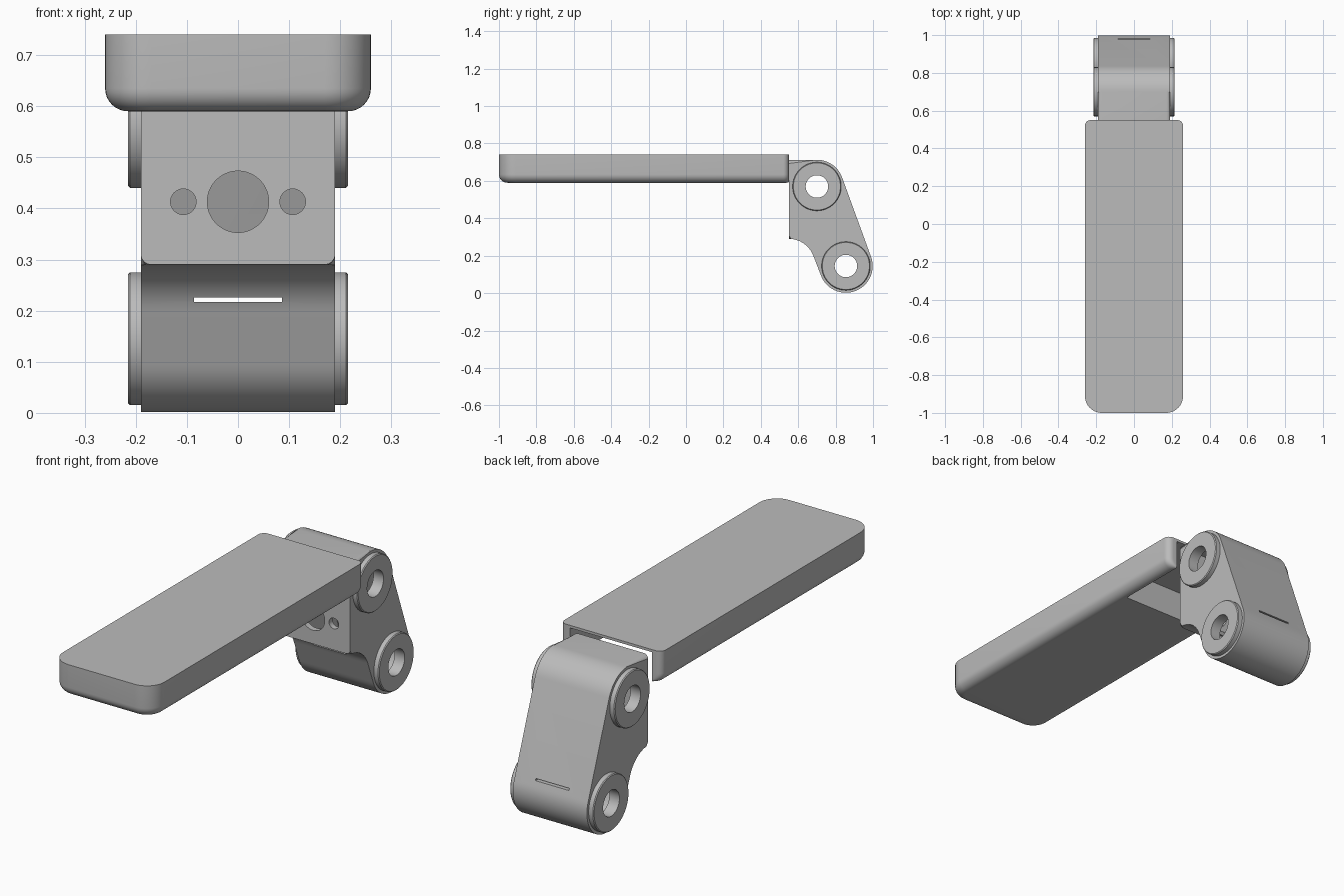
import bpy, bmesh
from math import sin, cos, pi, radians, acos
from mathutils import Matrix

if "Cube" in bpy.data.objects:
    bpy.data.objects.remove(bpy.data.objects["Cube"])

grey = bpy.data.materials.new("satin_grey")
grey.use_nodes = True
grey.diffuse_color = (0.5, 0.5, 0.5, 1)
grey.node_tree.nodes["Principled BSDF"].inputs["Base Color"].default_value = (0.5, 0.5, 0.5, 1)

PIVOTS = ((0.70, 0.57), (0.855, 0.145))   # (y, z) of the two pin bores
FRONT = 0.55                              # plane where bracket meets pad


def arc(cx, cy, r, a0, a1, n):
    return [(cx + r * cos(a0 + (a1 - a0) * i / n), cy + r * sin(a0 + (a1 - a0) * i / n))
            for i in range(n + 1)]


def make(name, bm):
    bmesh.ops.recalc_face_normals(bm, faces=bm.faces)
    mesh = bpy.data.meshes.new(name)
    bm.to_mesh(mesh)
    bm.free()
    mesh.materials.append(grey)
    obj = bpy.data.objects.new(name, mesh)
    bpy.context.collection.objects.link(obj)
    return obj


def loft(rings):
    """Skin equal-length rings and cap both ends."""
    bm = bmesh.new()
    loops = [[bm.verts.new(p) for p in ring] for ring in rings]
    for a, b in zip(loops, loops[1:]):
        for i in range(len(a)):
            j = (i + 1) % len(a)
            bm.faces.new((a[i], a[j], b[j], b[i]))
    bm.faces.new(loops[0])
    bm.faces.new(loops[-1])
    return bm


def box(x, y0, y1, z0, z1):
    return make("cutter", loft([[(-x, y0, z), (x, y0, z), (x, y1, z), (-x, y1, z)] for z in (z0, z1)]))


def cylinder(name, r, depth, axis, centre, n=64):
    bm = bmesh.new()
    bmesh.ops.create_cone(bm, cap_ends=True, segments=n, radius1=r, radius2=r, depth=depth,
                          matrix=Matrix.Translation(centre) @ Matrix.Rotation(pi / 2, 4, axis))
    return make(name, bm)


def cut(obj, cutters):
    """Subtract every cutter from the object, then remove the cutters."""
    bpy.context.view_layer.objects.active = obj
    for c in cutters:
        mod = obj.modifiers.new("cut", "BOOLEAN")
        mod.operation, mod.solver, mod.object = "DIFFERENCE", "EXACT", c
        bpy.ops.object.modifier_apply(modifier=mod.name)
        bpy.data.objects.remove(c)


def smooth(obj, angle=35):
    bpy.ops.object.select_all(action="DESELECT")
    obj.select_set(True)
    bpy.context.view_layer.objects.active = obj
    bpy.ops.object.shade_smooth_by_angle(angle=radians(angle))


# Pad: rounded slab with a soft lower edge, open underneath at the rear
def pad_ring(d, z):
    w, rf, rr = 0.26 - d, 0.09 - d, 0.03
    pts = (arc(-w + rf, -1 + d + rf, rf, pi, 1.5 * pi, 10)
           + arc(w - rf, -1 + d + rf, rf, 1.5 * pi, 2 * pi, 10)
           + arc(w - rr, FRONT - rr, rr, 0, pi / 2, 6)
           + arc(-w + rr, FRONT - rr, rr, pi / 2, pi, 6))
    return [(x, y, z) for x, y in pts]


R = 0.045
steps = [i * pi / 16 for i in range(9)]
pad = make("pad", loft([pad_ring(R * (1 - sin(a)), 0.59 + R * (1 - cos(a))) for a in steps]
                       + [pad_ring(0, 0.74)]))
cut(pad, [box(0.21, 0.2, 0.7, 0.5, 0.728)])
smooth(pad)


# Bracket: hollow two-pivot link with softened side edges
def link(name, half, t=0.0):
    r, rc = 0.143 - t, 0.14 + t
    tilt = radians(20)
    (y1, z1), (y2, z2) = PIVOTS
    pts = ([(FRONT + t, z1 + r)] + arc(y1, z1, r, pi / 2, tilt, 14)
           + arc(y2, z2, r, tilt, tilt - pi, 32)
           + arc(FRONT, 0.15, rc, tilt, acos(t / rc), 14))
    return loft([[(x, y, z) for y, z in pts] for x in (-half, half)])


bm = link("bracket", 0.19)
rim = [e for e in bm.edges
       if abs(e.verts[0].co.x - e.verts[1].co.x) < 1e-4
       and not all(abs(v.co.y - FRONT) < 1e-3 for v in e.verts)]
bmesh.ops.bevel(bm, geom=rim, offset=0.02, segments=4, profile=0.5, affect="EDGES")
bracket = make("bracket", bm)

cutters = [make("cavity", link("cavity", 0.163, 0.027))]
cutters += [cylinder("bore", 0.06, 0.6, "Y", (0, y, z)) for y, z in PIVOTS]
cutters += [cylinder("mount_hole", r, 0.08, "X", (x, FRONT, 0.413))
            for x, r in ((0, 0.06), (-0.107, 0.025), (0.107, 0.025))]
cutters.append(box(0.086, 0.6, 1.1, 0.217, 0.226))     # narrow slot through both walls
cut(bracket, cutters)
smooth(bracket)

# Bosses: raised collars around each bore, on both sides
for level, (y, z) in zip(("upper", "lower"), PIVOTS):
    for side, s in (("left", 1), ("right", -1)):
        rings = []
        for r, x in ((0.06, 0.168), (0.13, 0.168), (0.13, 0.211), (0.126, 0.215), (0.06, 0.215)):
            rings.append([(s * x, b, c) for b, c in arc(y, z, r, 0, 2 * pi, 64)[:-1]])
        bm = loft(rings + [rings[0]])
        bmesh.ops.delete(bm, geom=[f for f in bm.faces if len(f.verts) > 4], context="FACES_ONLY")
        bmesh.ops.remove_doubles(bm, verts=bm.verts, dist=1e-5)
        smooth(make(f"{level}_{side}_boss", bm))
